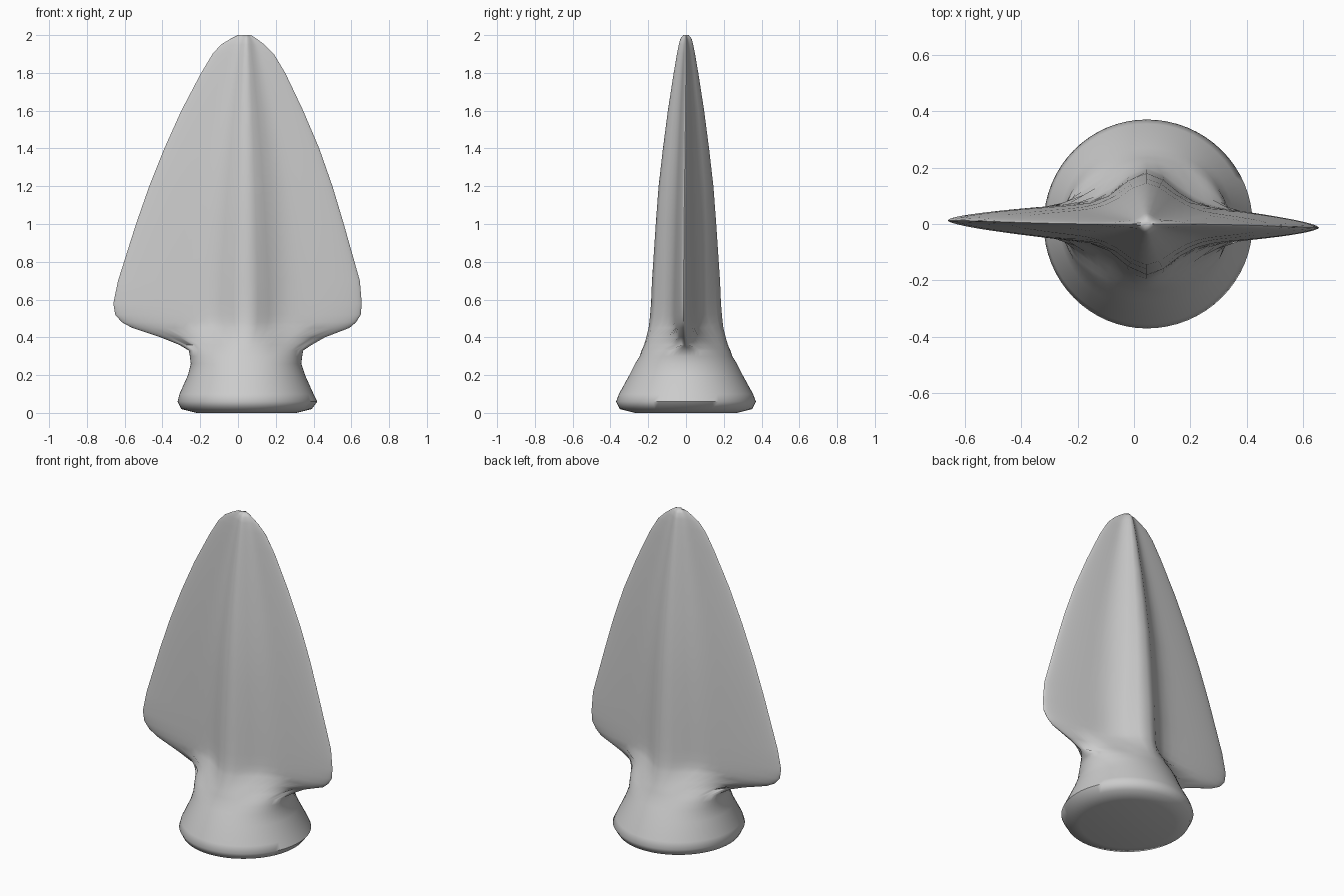
import bpy, bmesh
from math import cos, sin, pi, exp, hypot, sqrt

cube = bpy.data.objects.get("Cube")
if cube:
    bpy.data.objects.remove(cube, do_unlink=True)

CENTRE = 0.045   # x of the body axis
SEGMENTS = 64

# Sections from the base up: height, left edge, right edge, half depth
SECTIONS = [
    (0, -.22, .31, .27), (.02, -.3, .39, .35), (.06, -.32, .42, .37),
    (.1, -.31, .4, .355), (.2, -.265, .355, .3), (.26, -.25, .335, .27),
    (.3, -.255, .34, .245), (.33, -.26, .345, .235), (.36, -.31, .39, .222),
    (.4, -.41, .46, .21), (.45, -.56, .59, .198), (.48, -.615, .625, .194),
    (.52, -.65, .65, .19), (.58, -.66, .655, .185), (.7, -.635, .645, .18),
    (1, -.54, .56, .16), (1.2, -.47, .5, .145), (1.4, -.39, .43, .122),
    (1.6, -.3, .345, .096), (1.8, -.195, .25, .065), (1.9, -.135, .19, .048),
    (1.95, -.09, .14, .038), (1.98, -.04, .1, .03), (2, 0, .07, .014),
]


def smoothstep(low, high, value):
    t = max(0, min(1, (value - low) / (high - low)))
    return t * t * (3 - 2 * t)


def half_thickness(u, half_width, depth, z):
    """Round base blending into a soft central ridge with thin side fins."""
    distance = u * half_width
    blend = smoothstep(.28, .5, z)
    radius = half_width if z < .34 else .3
    disc = depth * sqrt(max(0, 1 - (distance / radius) ** 2))
    ridge_width = min(.16, depth * .95)
    ridge = depth * exp(-(distance / ridge_width) ** 2) * sqrt(max(0, 1 - u * u))
    core = disc * (1 - blend) + ridge * blend
    fin = .45 * depth * max(0, 1 - u) ** .6 * smoothstep(.28, .4, z)
    fin *= smoothstep(0, .35, u)
    return hypot(core, fin)


def section_ring(bm, z, left, right, depth):
    ring = []
    for i in range(SEGMENTS):
        angle = 2 * pi * i / SEGMENTS
        u = cos(angle)
        half_width = right - CENTRE if u > 0 else CENTRE - left
        y = half_thickness(abs(u), half_width, depth, z)
        y = y if sin(angle) >= 0 else -y
        # The fins are very slightly twisted around the axis
        y -= .013 * u * smoothstep(.3, .5, z) * (1 - smoothstep(.6, 2, z))
        ring.append(bm.verts.new((CENTRE + u * half_width, y, z)))
    return ring


# Finned body: one loft through all sections, capped at both ends
bm = bmesh.new()
rings = [section_ring(bm, *section) for section in SECTIONS]
for low, high in zip(rings, rings[1:]):
    for i in range(SEGMENTS):
        j = (i + 1) % SEGMENTS
        bm.faces.new((low[i], low[j], high[j], high[i]))
bm.faces.new(rings[0][::-1])
bm.faces.new(rings[-1])
bmesh.ops.recalc_face_normals(bm, faces=bm.faces[:])
mesh = bpy.data.meshes.new("finned_body")
bm.to_mesh(mesh)
bm.free()
body = bpy.data.objects.new("finned_body", mesh)
bpy.context.collection.objects.link(body)

# Plain grey material
grey = bpy.data.materials.new("light_grey")
grey.use_nodes = True
colour = (.6, .6, .6, 1)
grey.diffuse_color = colour
grey.node_tree.nodes["Principled BSDF"].inputs["Base Color"].default_value = colour
mesh.materials.append(grey)

# Smooth shading
bpy.ops.object.select_all(action='DESELECT')
body.select_set(True)
bpy.context.view_layer.objects.active = body
bpy.ops.object.shade_smooth_by_angle(angle=pi / 3)
